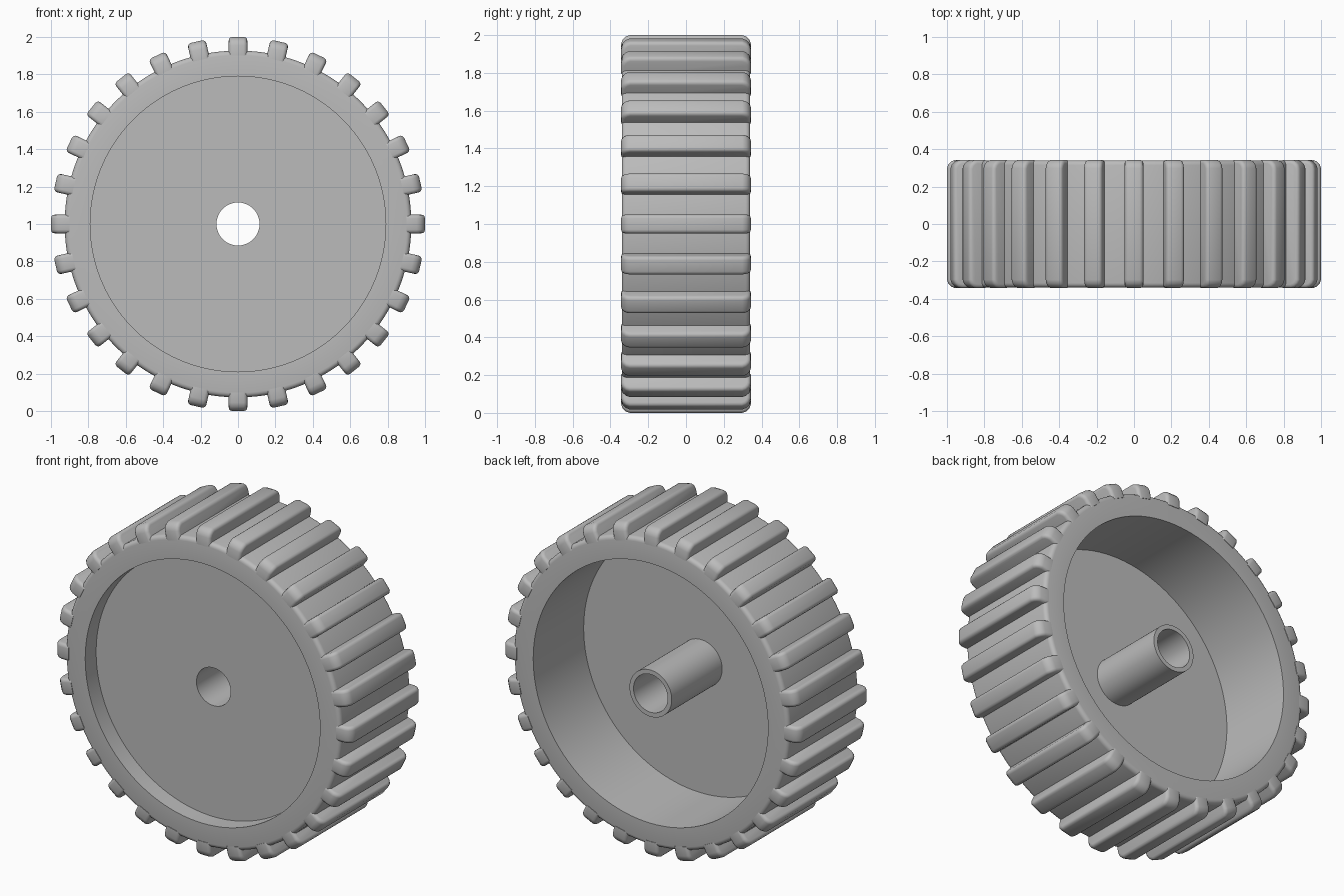
import bpy, bmesh, math
from mathutils import Matrix, Vector

cube = bpy.data.objects.get("Cube")
if cube:
    bpy.data.objects.remove(cube, do_unlink=True)

TEETH = 28
HALF = 0.34          # half the wheel width
AXLE = Vector((0, 0, 1))

grey = bpy.data.materials.new("plain grey")
grey.use_nodes = True
colour = (0.5, 0.5, 0.5, 1)
grey.diffuse_color = colour
grey.node_tree.nodes["Principled BSDF"].inputs["Base Color"].default_value = colour


def finish(bm, name):
    bmesh.ops.recalc_face_normals(bm, faces=bm.faces)
    mesh = bpy.data.meshes.new(name)
    bm.to_mesh(mesh)
    bm.free()
    mesh.materials.append(grey)
    obj = bpy.data.objects.new(name, mesh)
    bpy.context.collection.objects.link(obj)
    obj.location = AXLE
    bpy.ops.object.select_all(action='DESELECT')
    obj.select_set(True)
    bpy.context.view_layer.objects.active = obj
    bpy.ops.object.shade_smooth_by_angle(angle=math.radians(35))
    return obj


def lathe(name, profile, steps=112):
    """Turn a closed (radius, y) outline around the axle."""
    bm = bmesh.new()
    rings = []
    for i in range(steps):
        a = 2 * math.pi * i / steps
        rings.append([bm.verts.new((r * math.sin(a), y, r * math.cos(a)))
                      for r, y in profile])
    n = len(profile)
    for i in range(steps):
        a, b = rings[i], rings[(i + 1) % steps]
        for j in range(n):
            k = (j + 1) % n
            bm.faces.new((a[j], a[k], b[k], b[j]))
    return finish(bm, name)


# Rim with rounded outer corners
R_OUT, R_IN, FILLET = 0.927, 0.79, 0.025
corner = [(R_OUT - FILLET * (1 - math.cos(t)), HALF - FILLET * (1 - math.sin(t)))
          for t in (math.pi / 2 * i / 4 for i in range(5))]
outline = [(R_IN, -HALF)] + [(r, -y) for r, y in reversed(corner)]
outline += corner + [(R_IN, HALF)]
lathe("rim", outline)

# Web disc with the axle tube on its rear side
DISC_FRONT, DISC_BACK = -0.235, -0.145
BORE, TUBE = 0.115, 0.142
lathe("web_and_axle_tube", [
    (BORE, DISC_FRONT), (R_IN + 0.01, DISC_FRONT), (R_IN + 0.01, DISC_BACK),
    (TUBE, DISC_BACK), (TUBE, HALF), (BORE, HALF)])

# One tread bar with rounded ends and edges
LOW, TOP, WIDTH, LENGTH = 0.90, 1.0, 0.1, 2 * HALF + 0.006
bar = bmesh.new()
bmesh.ops.create_cube(bar, size=1, matrix=Matrix.Translation((0, 0, (LOW + TOP) / 2))
                      @ Matrix.Diagonal((WIDTH, LENGTH, TOP - LOW, 1)))
ends = [e for e in bar.edges
        if all(v.co.z > TOP - 0.01 for v in e.verts)
        and abs(e.verts[0].co.y - e.verts[1].co.y) < 0.01]
bmesh.ops.bevel(bar, geom=ends, offset=0.045, offset_type='OFFSET',
                segments=3, profile=0.45, affect='EDGES')
bar.normal_update()
sides = [e for e in bar.edges
         if sum(abs(f.normal.x) > 0.9 for f in e.link_faces) == 1
         and all(f.normal.z > -0.9 for f in e.link_faces)]
bmesh.ops.bevel(bar, geom=sides, offset=0.02, offset_type='OFFSET',
                segments=3, profile=0.5, affect='EDGES')
bar_mesh = bpy.data.meshes.new("tread_bar")
bar.to_mesh(bar_mesh)
bar.free()

# Repeat the bar around the rim
tread = bmesh.new()
for i in range(TEETH):
    start = len(tread.verts)
    tread.from_mesh(bar_mesh)
    tread.verts.ensure_lookup_table()
    bmesh.ops.rotate(tread, verts=tread.verts[start:], cent=(0, 0, 0),
                     matrix=Matrix.Rotation(2 * math.pi * i / TEETH, 3, 'Y'))
bpy.data.meshes.remove(bar_mesh)
finish(tread, "tread_bars")
